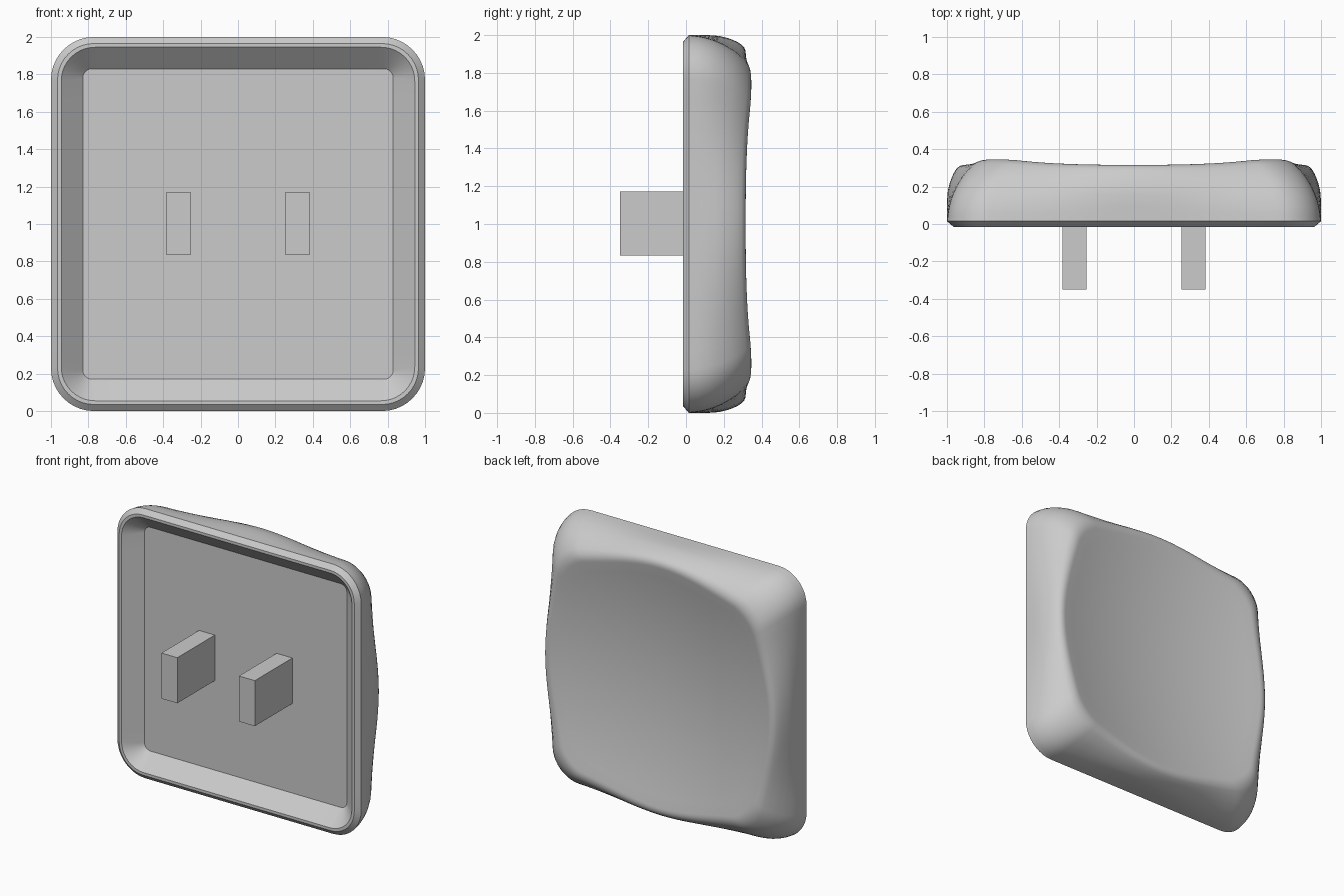
import bpy
import bmesh
from math import sin, cos, pi, hypot

cube = bpy.data.objects.get("Cube")
if cube:
    bpy.data.objects.remove(cube, do_unlink=True)

grey = bpy.data.materials.new("light_grey")
grey.use_nodes = True
colour = (0.6, 0.6, 0.6, 1)
grey.diffuse_color = colour
grey.node_tree.nodes["Principled BSDF"].inputs["Base Color"].default_value = colour

ARC, EDGE = 10, 16       # steps per corner and per straight side
FLOOR = 0.09             # depth of the cavity floor


def outline(half, radius):
    """Rounded square as (x, z) points about the centre."""
    points = []
    flat = half - radius
    for corner in range(4):
        turn = corner * pi / 2
        c, s = cos(turn), sin(turn)
        local = [(half, -flat + 2 * flat * i / EDGE) for i in range(EDGE)]
        for i in range(ARC):
            a = pi / 2 * i / ARC
            local.append((flat + radius * cos(a), flat + radius * sin(a)))
        points += [(x * c - z * s, x * s + z * c) for x, z in local]
    return points


def sample(table, y):
    """Linear look-up in a short (depth, value) table."""
    for (y0, v0), (y1, v1) in zip(table, table[1:]):
        if y <= y1:
            return v0 + (v1 - v0) * (y - y0) / (y1 - y0)
    return table[-1][1]


# Flank profiles: the sides stay full at mid-edge and draw in at the corners
MID = [(0.015, 1), (0.12, 1), (0.18, 0.995), (0.23, 0.982), (0.27, 0.965),
       (0.31, 0.94), (0.36, 0.89), (0.42, 0.79)]
CORNER = [(0.015, 1), (0.08, 0.992), (0.14, 0.975), (0.2, 0.948), (0.26, 0.91),
          (0.31, 0.865), (0.35, 0.815), (0.39, 0.74), (0.45, 0.58)]


def flank(p, y):
    x, z = p
    q = (2 * x * z / (x * x + z * z)) ** 2
    return sample(MID, y) * (1 - q) + sample(CORNER, y) * q


def dish(r):
    return 0.219 + r * r / 8.3


def column(p):
    """Points from the outer front edge, up the flank, over the rim and into the dish."""
    size = hypot(*p)
    low, high = 0.1, 0.44
    for _ in range(30):
        y = (low + high) / 2
        if y < dish(size * flank(p, y)):
            low = y
        else:
            high = y
    start = low - 0.03
    pts = []
    for i in range(13):
        y = 0.015 + (start - 0.015) * i / 12
        pts.append((flank(p, y), y))
    a, b = pts[-1], (flank(p, low), low)
    k = b[0] - 0.04
    c = (k, dish(size * k))
    for i in range(1, 7):           # soft rim
        t = i / 6
        pts.append(tuple((1 - t) ** 2 * a[j] + 2 * t * (1 - t) * b[j] + t * t * c[j]
                         for j in (0, 1)))
    for i in range(1, 12):          # spherical dish
        f = k * (1 - i / 12)
        pts.append((f, dish(size * f)))
    return [(p[0] * f, y, p[1] * f + 1) for f, y in pts]


def flat_ring(half, radius, y):
    return [(x, y, z + 1) for x, z in outline(half, radius)]


def finish(bm, name, smooth=False):
    bmesh.ops.recalc_face_normals(bm, faces=bm.faces)
    mesh = bpy.data.meshes.new(name)
    bm.to_mesh(mesh)
    bm.free()
    mesh.materials.append(grey)
    obj = bpy.data.objects.new(name, mesh)
    bpy.context.collection.objects.link(obj)
    if smooth:
        bpy.ops.object.select_all(action="DESELECT")
        obj.select_set(True)
        bpy.context.view_layer.objects.active = obj
        bpy.ops.object.shade_smooth_by_angle(angle=pi / 6)


# Shell: cavity floor, sloping walls, front lip, chamfer, flank and dish
rings = [flat_ring(0.83, 0.05, FLOOR), flat_ring(0.945, 0.18, -0.015),
         flat_ring(0.965, 0.195, -0.015)]
rings += list(zip(*[column(p) for p in outline(1, 0.23)]))
bm = bmesh.new()
loops = [[bm.verts.new(co) for co in ring] for ring in rings]
count = len(loops[0])
for a, b in zip(loops, loops[1:]):
    for i in range(count):
        j = (i + 1) % count
        bm.faces.new((a[i], a[j], b[j], b[i]))
bm.faces.new(loops[0])
centre = bm.verts.new((0, dish(0), 1))
for i in range(count):
    bm.faces.new((loops[-1][i], loops[-1][(i + 1) % count], centre))
finish(bm, "dished_cap", smooth=True)

# Two mounting prongs standing out of the cavity floor
FRONT = -0.35
for side, name in ((1, "left_prong"), (-1, "right_prong")):
    bm = bmesh.new()
    bmesh.ops.create_cube(bm, size=1)
    bmesh.ops.scale(bm, vec=(0.13, FLOOR - FRONT, 0.338), verts=bm.verts)
    bmesh.ops.translate(bm, vec=(side * 0.318, (FLOOR + FRONT) / 2, 1.003), verts=bm.verts)
    finish(bm, name)
